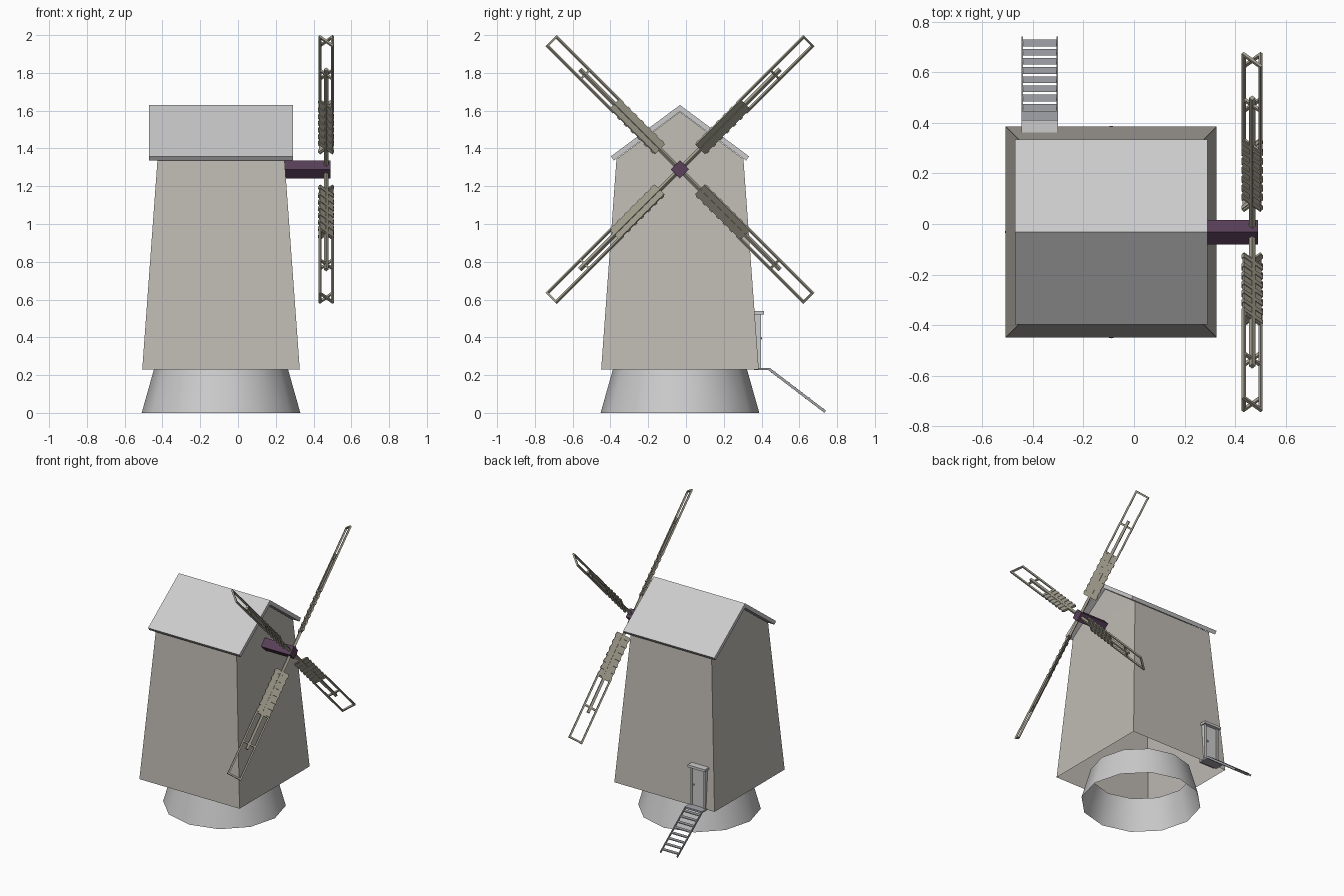
import bpy, bmesh, math
from mathutils import Vector, Matrix

if "Cube" in bpy.data.objects:
    bpy.data.objects.remove(bpy.data.objects["Cube"])

CX, CY = -0.09, -0.032          # tower axis
HUB = Vector((0.467, CY, 1.289))  # sail centre


def material(name, rgb):
    m = bpy.data.materials.new(name)
    m.diffuse_color = (*rgb, 1)
    m.use_nodes = True
    m.node_tree.nodes["Principled BSDF"].inputs["Base Color"].default_value = m.diffuse_color
    return m


wall_mat = material("weathered_wall", (0.52, 0.49, 0.45))
axle_mat = material("purple_axle", (0.10, 0.05, 0.10))
sail_mat = material("sail_wood", (0.36, 0.34, 0.27))
stair_mat = material("stair_wood", (0.36, 0.37, 0.40))


def finish(name, bm, mat=None):
    bmesh.ops.recalc_face_normals(bm, faces=bm.faces)
    me = bpy.data.meshes.new(name)
    bm.to_mesh(me)
    bm.free()
    ob = bpy.data.objects.new(name, me)
    bpy.context.collection.objects.link(ob)
    if mat:
        me.materials.append(mat)
    return ob


def add_box(bm, lo, hi, mtx=Matrix()):
    lo, hi = Vector(lo), Vector(hi)
    m = mtx @ Matrix.Translation((lo + hi) / 2) @ Matrix.Diagonal((*(hi - lo), 1))
    bmesh.ops.create_cube(bm, size=1, matrix=m)


def box_object(name, boxes, mat=None):
    bm = bmesh.new()
    for lo, hi in boxes:
        add_box(bm, lo, hi)
    return finish(name, bm, mat)


# Open twelve-sided stone base
bpy.ops.mesh.primitive_cone_add(vertices=12, radius1=0.42, radius2=0.355, depth=0.23,
                                end_fill_type='NOTHING', location=(CX, CY, 0.115))
base = bpy.context.object
base.name = "base"
bpy.ops.object.shade_smooth_by_angle(angle=math.radians(40))

# Tapered tower with gables, open underneath
bm = bmesh.new()
rings = []
for h, z in ((0.417, 0.23), (0.336, 1.343)):
    rings.append([bm.verts.new((CX + sx * h, CY + sy * h, z))
                  for sx, sy in ((-1, -1), (1, -1), (1, 1), (-1, 1))])
b, t = rings
ridge = [bm.verts.new((CX + s * 0.325, CY, 1.594)) for s in (-1, 1)]
for i in (0, 2):
    bm.faces.new((b[i], b[i + 1], t[i + 1], t[i]))
bm.faces.new((b[1], b[2], t[2], t[1]))
bm.faces.new((t[1], t[2], ridge[1]))
bm.faces.new((b[3], b[0], t[0], t[3]))
bm.faces.new((t[3], t[0], ridge[0]))
bm.faces.new((t[0], t[1], ridge[1], ridge[0]))
bm.faces.new((t[2], t[3], ridge[0], ridge[1]))
finish("tower", bm, wall_mat)

# Roof: chevron profile extruded along x
bm = bmesh.new()
profile = [(0, 1.63), (0.366, 1.358), (0.350, 1.336), (0, 1.596), (-0.350, 1.336), (-0.366, 1.358)]
ends = [[bm.verts.new((x, CY + y, z)) for y, z in profile] for x in (-0.47, 0.29)]
for i in range(6):
    j = (i + 1) % 6
    bm.faces.new((ends[0][i], ends[0][j], ends[1][j], ends[1][i]))
for e in ends:
    bm.faces.new((e[0], e[1], e[2], e[3]))
    bm.faces.new((e[0], e[3], e[4], e[5]))
finish("roof", bm)

# Square axle turned on its corner
bm = bmesh.new()
turn = Matrix.Translation((0, CY, HUB.z)) @ Matrix.Rotation(math.pi / 4, 4, 'X')
add_box(bm, (0.2, -0.034, -0.034), (0.49, 0.034, 0.034), turn)
finish("axle", bm, axle_mat)

# Four pitched sails: local x = thickness, y = width, z = outward
for k in range(4):
    bm = bmesh.new()
    spin = Matrix.Rotation(math.pi / 4 + k * math.pi / 2, 4, 'X')
    m = Matrix.Translation(HUB) @ spin @ Matrix.Rotation(math.radians(45), 4, 'Z')
    W, T = 0.053, 0.006
    add_box(bm, (-0.009, -0.009, 0), (0.009, 0.009, 0.75), m)            # spar
    for s in (-1, 1):                                                     # side rails
        y = s * (W - T)
        add_box(bm, (-T, y - T, 0.46), (T, y + T, 0.965), m)
    for r in (0.47, 0.71, 0.959):                                         # cross bars
        add_box(bm, (-T, -W, r - T), (T, W, r + T), m)
    add_box(bm, (-0.004, -W + 0.004, 0.15), (0.004, W - 0.004, 0.49), m)  # board
    for i in range(7):                                                    # slats
        r = 0.16 + i * 0.05
        add_box(bm, (-0.007, -W, r), (0.007, W, r + 0.02), m)
    finish("sail_%d" % (k + 1), bm, sail_mat)

# Door with frame, lintel and knob at the back
DX = -0.373
box_object("door", [((DX - 0.05, 0.34, 0.235), (DX + 0.05, 0.388, 0.52))])
box_object("door_frame", [((DX + s - 0.008, 0.34, 0.235), (DX + s + 0.008, 0.397, 0.525))
                          for s in (-0.055, 0.055)]
           + [((DX - 0.072, 0.34, 0.522), (DX + 0.072, 0.412, 0.54))])
bpy.ops.mesh.primitive_uv_sphere_add(segments=8, ring_count=6, radius=0.007,
                                     location=(DX + 0.035, 0.395, 0.395))
bpy.context.object.name = "door_knob"

# Landing, stair rails and treads
box_object("landing", [((DX - 0.072, 0.36, 0.226), (DX + 0.072, 0.447, 0.238))], stair_mat)
bm = bmesh.new()
top, foot = Vector((0, 0.44, 0.232)), Vector((0, 0.737, 0.006))
run = foot - top
slope = Matrix.Rotation(math.atan2(run.z, run.y), 4, 'X')
for s in (-1, 1):
    m = Matrix.Translation((DX + s * 0.069, top.y, top.z)) @ slope
    add_box(bm, (-0.003, 0, -0.007), (0.003, run.length, 0.007), m)
for i in range(8):
    p = top + run * ((i + 0.6) / 8.2)
    add_box(bm, (DX - 0.067, p.y - 0.013, p.z - 0.003), (DX + 0.067, p.y + 0.013, p.z + 0.003))
finish("stairs", bm, stair_mat)
